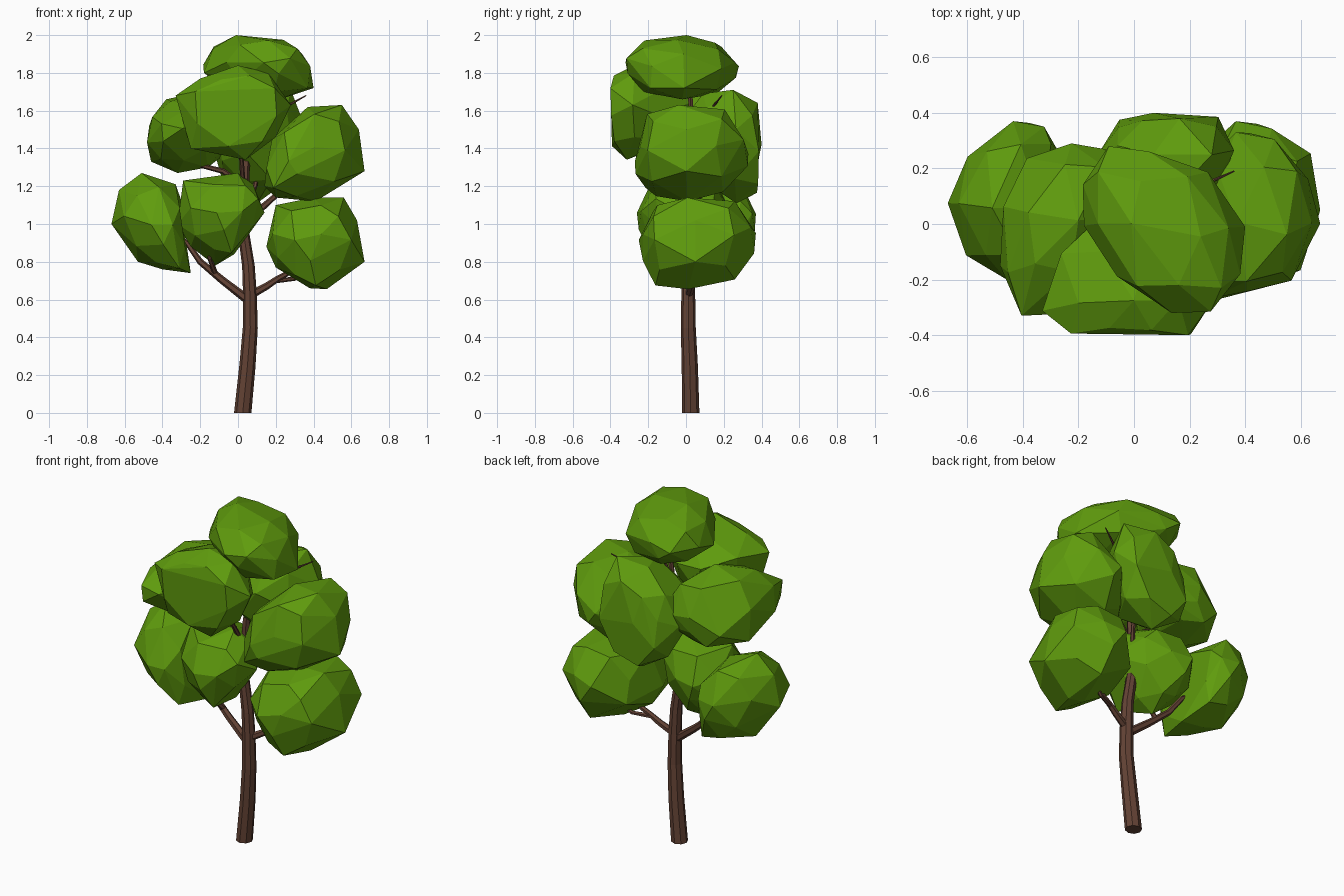
import bpy, bmesh, math, random
from mathutils import Vector

if "Cube" in bpy.data.objects:
    bpy.data.objects.remove(bpy.data.objects["Cube"])

random.seed(4)


def material(name, rgb):
    m = bpy.data.materials.new(name)
    m.diffuse_color = (*rgb, 1)
    m.use_nodes = True
    m.node_tree.nodes["Principled BSDF"].inputs["Base Color"].default_value = m.diffuse_color
    return m


BARK = material("bark", (0.125, 0.055, 0.035))
LEAF = material("leaf", (0.115, 0.33, 0.004))


def clump(name, outline, y0, y1, lean_z=0.0, lean_x=0.0, peak=0.0, bend=0.0):
    """Faceted leaf mass: front outline (x, z) shrunk towards both y ends.
    lean shears it along y, bend moves both ends in x,
    peak moves its widest part towards the back (+) or front (-)."""
    bm = bmesh.new()
    n = len(outline)
    cx = sum(p[0] for p in outline) / n
    cz = sum(p[1] for p in outline) / n
    cy, h = (y0 + y1) / 2, (y1 - y0) / 2
    # (depth, scale, offset along the outline, point step) of each ring
    for t, s, off, step in ((-1, .32, .5, 3), (-.62, .83, .4, 1), (0, 1, 0, 1), (.62, .83, .4, 1), (1, .32, .5, 3)):
        for i in range(0, n, step):
            a, b = outline[i], outline[(i + 1) % n]
            j = 1 if t == 0 else random.uniform(.94, 1.08)
            dx = (a[0] + (b[0] - a[0]) * off - cx) * s * j
            dz = (a[1] + (b[1] - a[1]) * off - cz) * s * j
            y = cy + h * (t + peak * (1 - t * t))
            if abs(t) < 1:
                y += random.uniform(-.1, .1) * h
            else:
                y -= random.uniform(0, .1) * h * t * (i > 0)
            bm.verts.new((cx + dx + lean_x * t + bend * t * t, max(y0, min(y1, y)), cz + dz + lean_z * t))
    bmesh.ops.convex_hull(bm, input=bm.verts[:])
    loose = [v for v in bm.verts if not v.link_faces]
    bmesh.ops.delete(bm, geom=loose, context='VERTS')
    bmesh.ops.dissolve_limit(bm, angle_limit=math.radians(8), verts=bm.verts[:], edges=bm.edges[:])
    bmesh.ops.recalc_face_normals(bm, faces=bm.faces[:])
    finish(bm, name, LEAF)


def finish(bm, name, mat):
    me = bpy.data.meshes.new(name)
    bm.to_mesh(me)
    bm.free()
    me.materials.append(mat)
    bpy.context.collection.objects.link(bpy.data.objects.new(name, me))


def limb(name, pts, r0, r1, sides=6):
    """Tapered, capped tube along a path."""
    bm = bmesh.new()
    pts = [Vector(p) for p in pts]
    rings = []
    last = len(pts) - 1
    for k, p in enumerate(pts):
        d = (pts[min(k + 1, last)] - pts[max(k - 1, 0)]).normalized()
        if k == 0 and p.z == 0:
            d = Vector((0, 0, 1))
        u = d.cross(Vector((0, 1, 0))).normalized()
        v = d.cross(u)
        r = r0 + (r1 - r0) * k / last
        rings.append([bm.verts.new(p + r * (u * math.cos(a) + v * math.sin(a)))
                      for a in (2 * math.pi * i / sides for i in range(sides))])
    for a, b in zip(rings, rings[1:]):
        for i in range(sides):
            j = (i + 1) % sides
            bm.faces.new((a[i], a[j], b[j], b[i]))
    bm.faces.new(rings[0])
    bm.faces.new(rings[-1])
    bmesh.ops.recalc_face_normals(bm, faces=bm.faces[:])
    finish(bm, name, BARK)


# Trunk and its thinner top
limb("trunk", [(.025, .025, 0), (.05, .02, .25), (.065, .012, .45), (.063, .012, .63),
               (.055, .012, .78), (.03, .015, .95), (.03, .02, 1.1)], .046, .027, 8)
limb("trunk_top", [(.03, .02, 1.08), (.04, .02, 1.3), (.06, .03, 1.5), (.1, .02, 1.75)], .027, .012)

# Branches
limb("low_left_branch", [(.05, .012, .6), (-.08, .03, .7), (-.2, .05, .8), (-.27, .08, .9), (-.42, .1, 1.0)], .024, .01)
limb("low_left_fork", [(-.12, .04, .735), (-.15, -.03, .82), (-.12, -.08, .95)], .016, .008)
limb("low_right_branch", [(.06, .012, .62), (.15, .03, .67), (.21, .04, .71), (.3, .05, .76), (.4, .05, .88)], .022, .01)
limb("low_right_fork", [(.2, .04, .7), (.3, .08, .71), (.38, .1, .78)], .014, .008)
limb("mid_right_branch", [(.03, .02, 1.0), (.12, .02, 1.08), (.2, .03, 1.15), (.38, .03, 1.3)], .022, .01)
limb("mid_left_branch", [(.03, .02, 1.2), (-.08, .01, 1.28), (-.2, 0, 1.31), (-.28, 0, 1.42)], .018, .009)
limb("front_branch", [(.03, .02, 1.15), (.02, -.08, 1.32), (0, -.18, 1.5)], .016, .008)
limb("back_branch", [(.03, .02, 1.05), (.09, .1, 1.2), (.13, .18, 1.4)], .016, .008)
limb("high_right_twig", [(.07, .03, 1.5), (.2, .1, 1.58), (.27, .15, 1.63), (.36, .19, 1.68)], .014, .003)
limb("high_fork", [(.07, .03, 1.55), (.06, .09, 1.63), (.09, .1, 1.75)], .012, .006)

# Leaf clumps, from the crown down
clump("crown_leaves", [(-.18, 1.8), (-.13, 1.93), (-.01, 2.0), (.24, 1.975), (.34, 1.9),
                       (.4, 1.72), (.22, 1.66), (-.02, 1.69)], -.32, .28, -.01, -.11)
clump("upper_front_leaves", [(-.33, 1.68), (-.2, 1.77), (0, 1.84), (.16, 1.8), (.28, 1.63),
                             (.2, 1.46), (.04, 1.34), (-.25, 1.4)], -.4, .03, 0, -.02, -.5)
clump("upper_left_leaves", [(-.47, 1.52), (-.38, 1.66), (-.2, 1.7), (-.07, 1.6),
                            (-.06, 1.42), (-.16, 1.3), (-.32, 1.27), (-.46, 1.33)], -.33, .29, -.02, .09, .2)
clump("upper_right_leaves", [(.14, 1.2), (.18, 1.45), (.37, 1.62), (.55, 1.63), (.64, 1.5),
                             (.67, 1.28), (.41, 1.12), (.2, 1.14)], -.27, .33, .02, .05, -.15)
clump("upper_back_leaves", [(-.13, 1.4), (-.06, 1.58), (.07, 1.7), (.28, 1.71), (.36, 1.5),
                            (.28, 1.24), (.1, 1.11), (-.08, 1.22)], -.05, .4, -.03, .03, .4)
clump("low_left_leaves", [(-.67, 1.0), (-.63, 1.18), (-.51, 1.27), (-.33, 1.21), (-.29, .98),
                          (-.25, .74), (-.4, .76), (-.53, .8)], -.2, .37, .03, .01, 0, .07)
clump("low_front_leaves", [(-.32, 1.0), (-.29, 1.23), (0, 1.27), (.08, 1.21), (.14, 1.06),
                           (-.02, .84), (-.12, .78), (-.25, .88)], -.26, .24, .0, -.05)
clump("low_right_leaves", [(.15, .88), (.2, 1.1), (.4, 1.14), (.56, 1.14), (.63, 1.02),
                           (.67, .8), (.47, .655), (.38, .66), (.2, .77)], -.25, .37, .02, .03, -.1)
